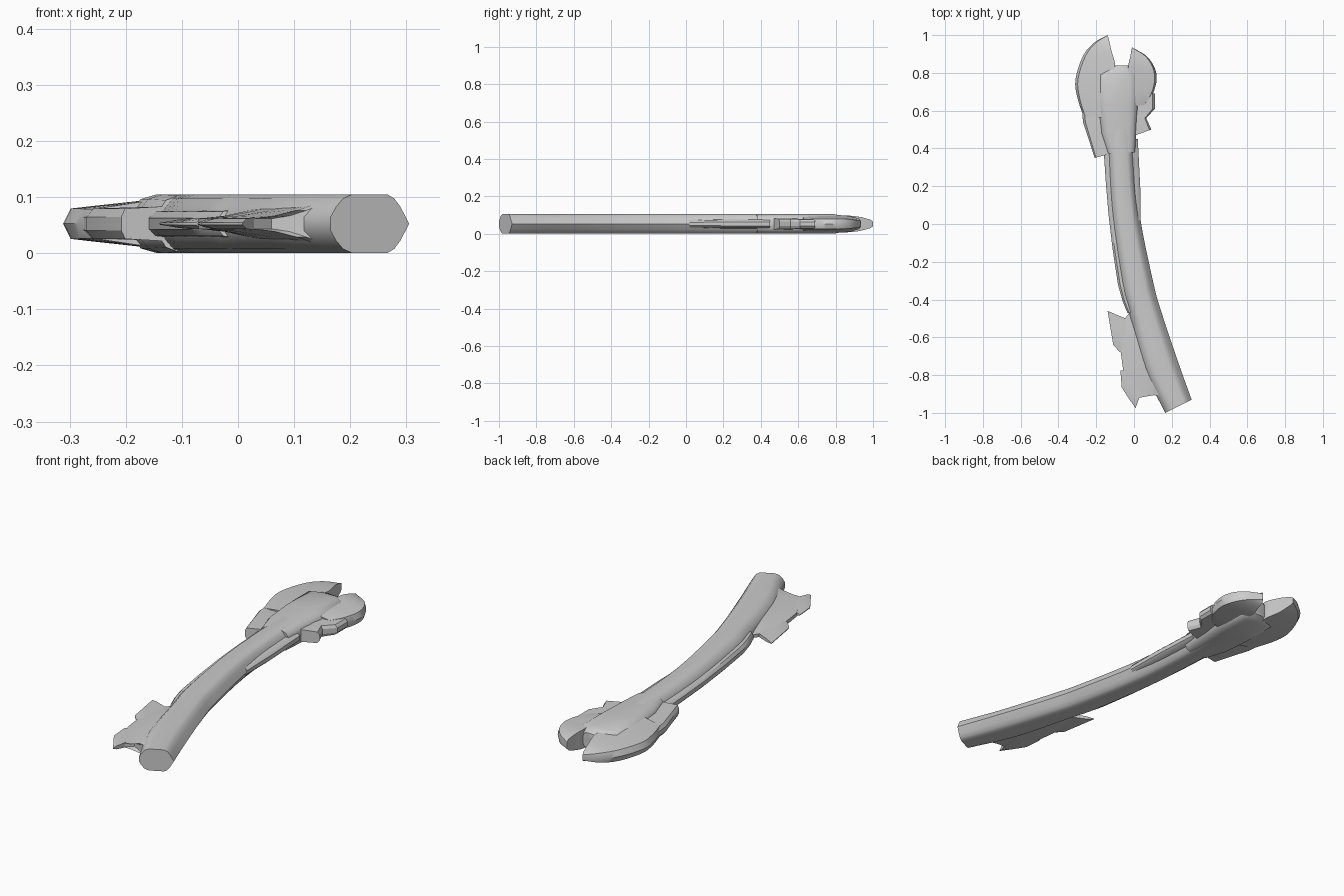
import bpy, bmesh, math
from mathutils import Vector

MID = 0.0525  # mid height of the whole piece

grey = bpy.data.materials.new("bone_grey")
grey.diffuse_color = (0.6, 0.6, 0.6, 1)


def smooth_rows(rows, steps):
    """Catmull-Rom interpolation of the cross-section rows."""
    pts = [Vector(r) for r in rows]
    ext = [2 * pts[0] - pts[1]] + pts + [2 * pts[-1] - pts[-2]]
    out = []
    for i in range(1, len(ext) - 2):
        a, b, c, d = ext[i - 1:i + 3]
        for k in range(steps):
            t = k / steps
            out.append(0.5 * (2 * b + (c - a) * t + (2 * a - 5 * b + 4 * c - d) * t * t
                              + (3 * b - a - 3 * c + d) * t ** 3))
    return out + [pts[-1]]


def loft(name, rows, profile, steps=1, angle=40):
    """rows: edge A x,y, edge B x,y, height scale. profile: (0..1 across, half height)."""
    ring = [(t, h) for t, h in profile]
    ring += [(t, -h) for t, h in reversed(profile) if h > 0]
    bm = bmesh.new()
    loops = []
    for ax, ay, bx, by, s in smooth_rows(rows, steps):
        loops.append([bm.verts.new((ax + (bx - ax) * t, ay + (by - ay) * t, MID + h * s))
                      for t, h in ring])
    n = len(ring)
    for p, q in zip(loops, loops[1:]):
        for i in range(n):
            j = (i + 1) % n
            bm.faces.new((p[i], p[j], q[j], q[i]))
    bm.faces.new(loops[0])
    bm.faces.new(loops[-1])
    bmesh.ops.recalc_face_normals(bm, faces=bm.faces)
    mesh = bpy.data.meshes.new(name)
    bm.to_mesh(mesh)
    bm.free()
    mesh.materials.append(grey)
    ob = bpy.data.objects.new(name, mesh)
    bpy.context.collection.objects.link(ob)
    bpy.ops.object.select_all(action='DESELECT')
    ob.select_set(True)
    bpy.context.view_layer.objects.active = ob
    bpy.ops.object.shade_smooth_by_angle(angle=math.radians(angle))
    return ob


ROUND = [(0, 0.012), (0.07, 0.03), (0.16, 0.045), (0.28, 0.0525),
         (0.72, 0.0525), (0.81, 0.045), (0.89, 0.03), (1, 0)]
LOBE = [(0, 0), (0.07, 0.027), (0.3, 0.032), (0.65, 0.039), (1, 0.046)]
PLATE = [(0, 0.012), (0.09, 0.027), (1, 0.031)]
FIN = [(0, 0.009), (0.35, 0.014), (0.7, 0.024), (1, 0.036)]
BARB = [(0, 0.002), (0.35, 0.009), (1, 0.011)]
RAIL = [(0, 0.01), (0.25, 0.022), (1, 0.026)]

# Curved shaft, from the neck down to the slanted end
loft("shaft", [(-0.14, 0.50, 0.005, 0.50, 1), (-0.138, 0.37, 0.005, 0.37, 1),
               (-0.118, 0.05, 0.03, 0.05, 1), (-0.065, -0.32, 0.10, -0.30, 1),
               (-0.025, -0.47, 0.14, -0.45, 1), (0.055, -0.77, 0.23, -0.72, 1),
               (0.165, -1.0, 0.305, -0.93, 1)], ROUND, 4)

# Raised core of the head
CORE = [(0, 0.025), (0.08, 0.044), (0.22, 0.0525), (0.78, 0.0525), (0.92, 0.044), (1, 0.025)]
loft("head_core", [(-0.14, 0.37, 0.005, 0.38, 0.95), (-0.175, 0.48, 0.012, 0.48, 1),
                   (-0.19, 0.62, 0.02, 0.62, 1), (-0.19, 0.79, 0.02, 0.79, 1),
                   (-0.15, 0.815, -0.005, 0.815, 0.9), (-0.10, 0.838, -0.03, 0.838, 0.7)], CORE)

# Rounded lobes on both sides of the notch
loft("left_lobe", [(-0.14, 1.0, -0.135, 0.985, 0.5), (-0.21, 0.96, -0.12, 0.92, 0.85),
                   (-0.27, 0.89, -0.10, 0.84, 1), (-0.31, 0.765, -0.12, 0.76, 1),
                   (-0.30, 0.67, -0.13, 0.66, 1), (-0.268, 0.57, -0.14, 0.56, 0.95)], LOBE, 4)
loft("right_lobe", [(-0.01, 0.935, -0.013, 0.925, 0.6), (0.065, 0.89, -0.02, 0.885, 0.85),
                    (0.108, 0.83, -0.03, 0.838, 1), (0.12, 0.765, -0.03, 0.765, 1),
                    (0.10, 0.69, -0.03, 0.68, 1), (0.06, 0.63, -0.03, 0.62, 0.95)], LOBE, 4)

# Angular plates below the lobes
loft("left_plate", [(-0.28, 0.66, -0.14, 0.66, 0.9), (-0.27, 0.54, -0.13, 0.54, 1),
                    (-0.208, 0.35, -0.13, 0.37, 1)], PLATE, angle=25)
loft("right_plate", [(0.11, 0.69, -0.02, 0.69, 0.9), (0.11, 0.61, -0.02, 0.61, 0.9),
                     (0.065, 0.56, -0.02, 0.56, 1), (0.092, 0.50, -0.02, 0.46, 1)],
     PLATE, angle=25)

# Thin rails along the shaft sides
loft("left_rail", [(-0.16, 0.38, -0.11, 0.38, 1), (-0.135, 0.05, -0.09, 0.05, 1),
                   (-0.085, -0.32, -0.04, -0.32, 1), (-0.035, -0.47, 0.0, -0.47, 1)], RAIL, 2)
loft("right_rail", [(0.02, 0.45, -0.03, 0.45, 1), (0.033, 0.2, -0.02, 0.2, 1),
                    (0.035, 0.02, 0.0, 0.02, 0.8)], RAIL)

# Tapered fin near the lower end, with two thin barbs
loft("fin", [(-0.012, -0.45, 0.02, -0.47, 0.8), (-0.05, -0.505, 0.04, -0.50, 0.9),
             (-0.07, -0.60, 0.06, -0.62, 1), (-0.07, -0.68, 0.08, -0.71, 1),
             (-0.058, -0.77, 0.11, -0.79, 1), (-0.015, -0.85, 0.13, -0.86, 1),
             (0.025, -0.92, 0.14, -0.90, 1), (0.06, -0.885, 0.15, -0.92, 1)], FIN)
loft("upper_barb", [(-0.14, -0.46, -0.045, -0.50, 0.8), (-0.125, -0.55, -0.03, -0.58, 1),
                    (-0.11, -0.64, -0.03, -0.66, 1), (-0.075, -0.678, -0.04, -0.69, 1)], BARB)
loft("lower_barb", [(-0.072, -0.775, -0.03, -0.78, 0.8), (-0.065, -0.865, 0.0, -0.84, 1),
                    (-0.03, -0.92, 0.03, -0.90, 1), (0.008, -0.975, 0.028, -0.92, 1)], BARB)
